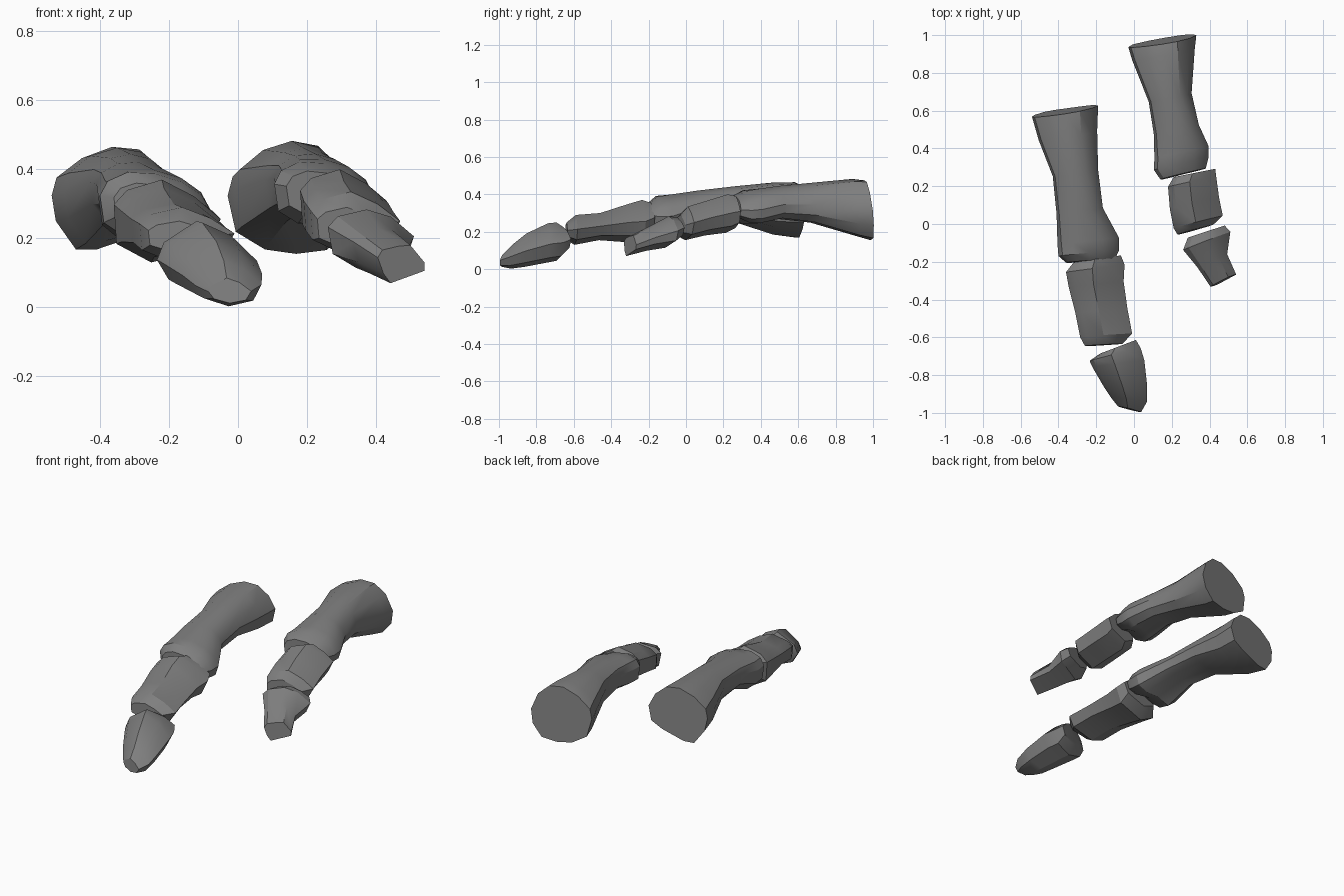
import bpy, bmesh, math

cube = bpy.data.objects.get("Cube")
if cube:
    bpy.data.objects.remove(cube, do_unlink=True)

grey = bpy.data.materials.new("bone grey")
grey.use_nodes = True
COLOR = (0.21, 0.21, 0.21, 1)
grey.diffuse_color = COLOR
grey.node_tree.nodes["Principled BSDF"].inputs["Base Color"].default_value = COLOR

# Cross-sections as (x, z) in a unit box, clockwise from the -x side
BASE_TOP = [(-1, .05), (-.92, .4), (-.5, .78), (0, 1), (.45, .95), (.8, .6)]
RIGHT_BASE = BASE_TOP + [(1, .1), (.88, -.45), (.5, -.7), (-.25, -1), (-.6, -1), (-.93, -.45)]
LEFT_BASE = BASE_TOP + [(1, 0), (.92, -.5), (.6, -.93), (.1, -1), (-.4, -.92), (-.87, -.6)]
KNUCKLE = [(-1, .3), (-.85, .75), (-.5, 1), (0, .9), (.5, .6), (.85, .2),
           (1, -.25), (.9, -.75), (.5, -.9), (0, -.65), (-.55, -1), (-.93, -.6)]
MIDDLE = [(-1, .4), (-.75, .75), (-.1, 1), (.5, .6), (1, .05),
          (.75, -.65), (-.3, -1), (-.95, -.55)]
TIP = [(-1, -.1), (-.85, .4), (-.15, 1), (.45, .65), (1, -.05),
       (.75, -.75), (0, -1), (-.75, -.65)]
FLAT_TIP = [(-1, .35), (-.8, .75), (-.1, .95), (.4, 1), (1, .1),
            (1, -.35), (-.45, -1), (-.75, -.5)]


def bone(name, start, end, sections, skew, tilt):
    """Loft sections (y, x0, x1, z0, z1); the profile and skew blend along the bone."""
    bm = bmesh.new()
    rings = []
    for i, (y, x0, x1, z0, z1) in enumerate(sections):
        t = i / (len(sections) - 1)
        slope = skew[0] * (1 - t) + skew[1] * t
        lean = tilt[0] * (1 - t) + tilt[1] * t
        ring = []
        for (u0, v0), (u1, v1) in zip(start, end):
            dx = (u0 * (1 - t) + u1 * t) * (x1 - x0) / 2
            dz = (v0 * (1 - t) + v1 * t) * (z1 - z0) / 2
            ring.append(bm.verts.new(((x0 + x1) / 2 + dx, y + slope * dx + lean * dz,
                                      (z0 + z1) / 2 + dz)))
        rings.append(ring)
    n = len(start)
    for a, b in zip(rings, rings[1:]):
        for k in range(n):
            bm.faces.new((a[k], a[(k + 1) % n], b[(k + 1) % n], b[k]))
    bm.faces.new(rings[0])
    bm.faces.new(rings[-1])
    bmesh.ops.recalc_face_normals(bm, faces=bm.faces[:])
    mesh = bpy.data.meshes.new(name)
    bm.to_mesh(mesh)
    bm.free()
    mesh.materials.append(grey)
    obj = bpy.data.objects.new(name, mesh)
    bpy.context.collection.objects.link(obj)
    bpy.ops.object.select_all(action='DESELECT')
    obj.select_set(True)
    bpy.context.view_layer.objects.active = obj
    bpy.ops.object.shade_smooth_by_angle(angle=math.radians(30))


# Right digit: long base bone, middle bone, claw-shaped tip
bone("right_base_bone", RIGHT_BASE, KNUCKLE, [
    (.598, -.54, -.19, .168, .465), (.47, -.505, -.195, .185, .465),
    (.27, -.43, -.19, .25, .447), (.07, -.41, -.165, .26, .425),
    (-.09, -.405, -.08, .19, .405), (-.155, -.40, -.08, .205, .395),
    (-.195, -.36, -.10, .24, .36)], (.17, .08), (-.1, .05))
bone("right_middle_bone", MIDDLE, MIDDLE, [
    (-.185, -.32, -.07, .19, .355), (-.235, -.36, -.05, .13, .37),
    (-.32, -.345, -.055, .145, .345), (-.46, -.31, -.035, .155, .30),
    (-.59, -.285, -.01, .13, .29), (-.64, -.26, -.06, .16, .25)], (.15, .06), (0, .05))
bone("right_tip_bone", TIP, TIP, [
    (-.65, -.18, .01, .10, .225), (-.69, -.235, .035, .045, .25),
    (-.74, -.22, .055, .035, .245), (-.86, -.16, .07, .012, .19),
    (-.93, -.122, .068, .003, .135), (-.98, -.085, .038, .012, .085)],
     (.38, -.25), (0, .1))

# Left digit: long base bone, middle bone, short flared tip
bone("left_base_bone", LEFT_BASE, KNUCKLE, [
    (.968, -.03, .33, .155, .475), (.90, -.01, .322, .17, .485),
    (.67, .078, .305, .243, .465), (.50, .105, .343, .265, .45),
    (.38, .108, .395, .238, .435), (.32, .105, .395, .242, .425),
    (.265, .14, .38, .27, .395)], (.17, .25), (-.1, .05))
bone("left_middle_bone", MIDDLE, MIDDLE, [
    (.27, .21, .43, .22, .39), (.225, .18, .435, .195, .40),
    (.11, .19, .45, .18, .365), (.01, .21, .47, .155, .335),
    (-.03, .23, .42, .175, .29)], (.2, .28), (0, .05))
bone("left_tip_bone", MIDDLE, FLAT_TIP, [
    (-.04, .285, .48, .165, .275), (-.09, .26, .51, .115, .285),
    (-.195, .335, .493, .098, .232), (-.30, .405, .54, .07, .18)], (.33, .5), (0, .1))
